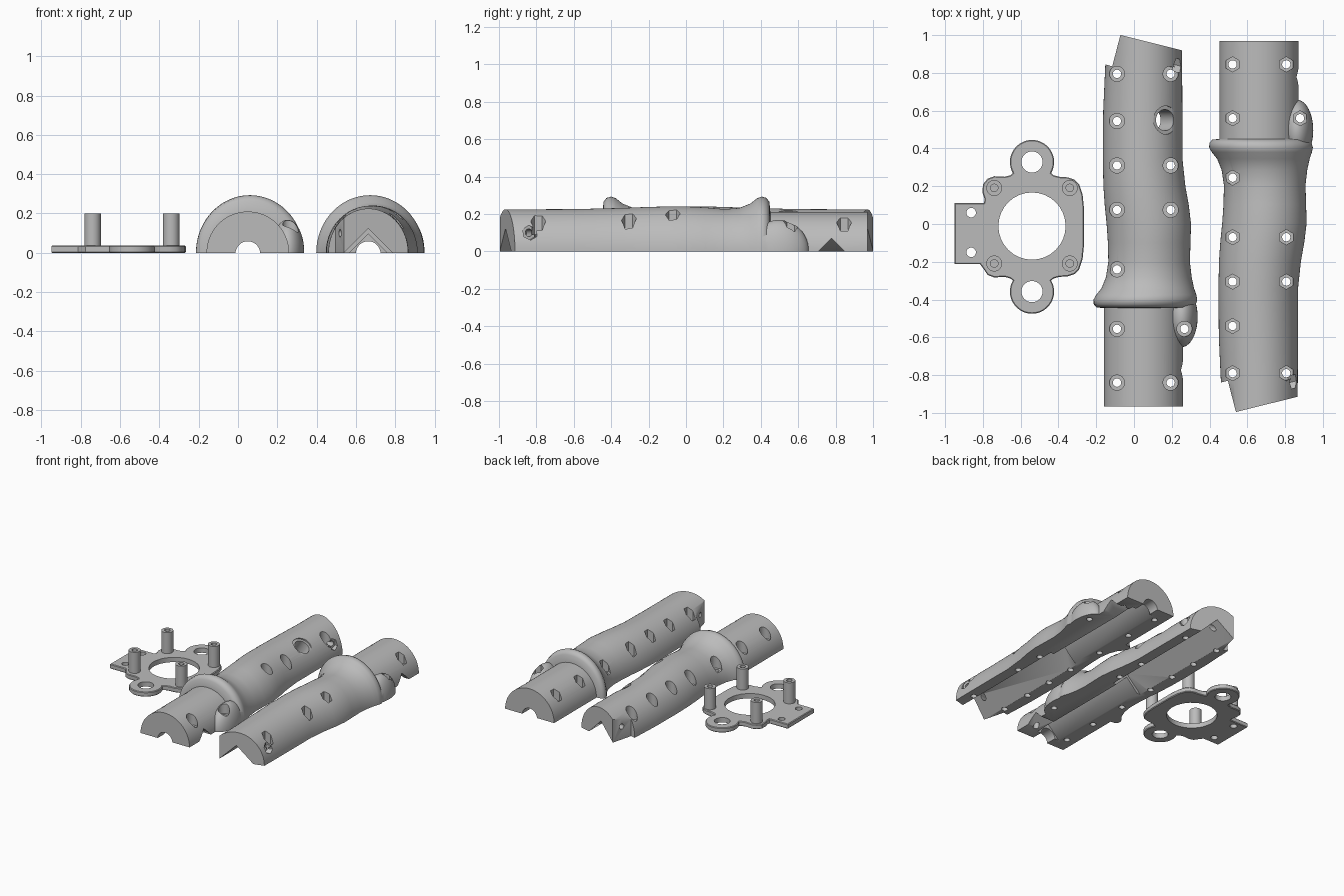
import bpy, bmesh
from math import pi, sin, cos, radians
from mathutils import Matrix, Vector

if "Cube" in bpy.data.objects:
    bpy.data.objects.remove(bpy.data.objects["Cube"])

grey = bpy.data.materials.new("plain_grey")
grey.use_nodes = True
grey.diffuse_color = (0.5, 0.5, 0.5, 1)
grey.node_tree.nodes["Principled BSDF"].inputs["Base Color"].default_value = (0.5, 0.5, 0.5, 1)


def make(name, bm):
    """Turn a bmesh into an object with outward normals."""
    bmesh.ops.recalc_face_normals(bm, faces=bm.faces)
    mesh = bpy.data.meshes.new(name)
    bm.to_mesh(mesh)
    bm.free()
    mesh.materials.append(grey)
    ob = bpy.data.objects.new(name, mesh)
    bpy.context.scene.collection.objects.link(ob)
    return ob


def rod(a, b, r, sides=32):
    """Prism or cylinder between two points."""
    a, b = Vector(a), Vector(b)
    bm = bmesh.new()
    turn = (b - a).to_track_quat('Z', 'Y').to_matrix().to_4x4()
    bmesh.ops.create_cone(bm, cap_ends=True, segments=sides, radius1=r, radius2=r,
                          depth=(b - a).length,
                          matrix=Matrix.Translation((a + b) / 2) @ turn)
    return make("cutter", bm)


def box(lo, hi, origin=(0, 0, 0), turn=0):
    """Box between two corners, turned about z at an origin."""
    lo, hi = Vector(lo), Vector(hi)
    bm = bmesh.new()
    bmesh.ops.create_cube(bm, size=1, matrix=Matrix.Translation(origin)
                          @ Matrix.Rotation(radians(turn), 4, 'Z')
                          @ Matrix.Translation((lo + hi) / 2)
                          @ Matrix.Diagonal((*(hi - lo), 1)))
    return make("cutter", bm)


def combine(ob, tools, operation='DIFFERENCE'):
    """Apply booleans one after another and discard the tools."""
    for tool in tools:
        tool.hide_render = True
        mod = ob.modifiers.new("bool", 'BOOLEAN')
        mod.object, mod.operation, mod.solver = tool, operation, 'EXACT'
    deps = bpy.context.evaluated_depsgraph_get()
    deps.update()
    mesh = bpy.data.meshes.new_from_object(ob.evaluated_get(deps))
    ob.modifiers.clear()
    ob.data = mesh
    for tool in tools:
        bpy.data.objects.remove(tool)


def finish(ob, angle=48):
    ob.data.shade_smooth()
    ob.data.set_sharp_from_angle(angle=radians(angle))


# Grip silhouette: y, left edge, right edge, height
SECTIONS = [
    (-.965, -.16, .26, .21), (-.446, -.16, .26, .21), (-.441, -.198, .308, .265),
    (-.425, -.213, .328, .286), (-.4, -.214, .335, .293), (-.375, -.2, .33, .284),
    (-.34, -.172, .318, .256), (-.28, -.148, .305, .232), (-.2, -.136, .296, .226),
    (-.1, -.138, .299, .235), (0, -.145, .302, .24), (.1, -.155, .29, .24),
    (.2, -.162, .272, .238), (.35, -.165, .256, .232), (.6, -.163, .256, .226),
    (.84, -.152, .255, .225), (1.05, -.15, .252, .225)]
LEFT_SCREWS = (.795, .545, .31, .075, -.24, -.555, -.84)
RIGHT_SCREWS = (.795, .31, .075, -.84)
LOW = -.0045  # channel axes sit just under the split plane


def grip_half(name, screw_sides):
    # Lofted half-round body, reaching slightly below the split plane
    bm = bmesh.new()
    rings = []
    for y, left, right, h in SECTIONS:
        mid, half = (left + right) / 2, (right - left) / 2
        pts = [(right, y, -.02)]
        pts += [(mid + half * cos(pi * i / 48), y, h * sin(pi * i / 48)) for i in range(49)]
        pts.append((left, y, -.02))
        rings.append([bm.verts.new(p) for p in pts])
    for a, b in zip(rings, rings[1:]):
        for i in range(len(a)):
            j = (i + 1) % len(a)
            bm.faces.new((a[i], a[j], b[j], b[i]))
    bm.faces.new(rings[0])
    bm.faces.new(rings[-1])
    body = make(name, bm)

    # Side boss behind the flange
    bm = bmesh.new()
    bmesh.ops.create_uvsphere(bm, u_segments=40, v_segments=24, radius=1,
                              matrix=Matrix.Translation((.252, -.492, .001))
                              @ Matrix.Diagonal((.085, .16, .167, 1)))
    combine(body, [make("boss", bm)], 'UNION')

    # Slanted end and notched corner
    cuts = [box((-.5, 0, -1), (.8, .5, 1), (-.07, 1, 0), -14),
            box((-.4, 0, -1), (0, .5, 1), (-.115, .835, 0), -14.5)]
    # Roofed wiring channels, round outlet and side outlet
    cuts += [rod((.05, -.02, LOW), (.05, 1.2, LOW), .128, 4),
             rod((.05, -.88, LOW), (.05, .01, LOW), .1, 4),
             rod((.05, -1.1, LOW), (.05, -.8, LOW), .063),
             rod((.06, -.774, LOW), (.45, -.774, LOW), .075, 4)]
    # Screw holes with recessed seats
    spots = [(-.09, y) for y in LEFT_SCREWS] + [(.194, y) for y in RIGHT_SCREWS]
    spots.append((.267, -.555))
    for x, y in spots:
        cuts.append(rod((x, y, -.1), (x, y, .4), .022, 20))
        cuts.append(rod((x, y, .09), (x, y, .4), .04, screw_sides))
    # Cross bolt near the slanted end
    centre, way = Vector((.05, .885, .1)), Vector((.97, -.242, 0))
    cuts.append(rod(centre - way * .4, centre + way * .4, .02, 20))
    cuts.append(rod(centre + way * .165, centre + way * .4, .04, 6))
    # Split plane
    cuts.append(box((-1, -2, -1), (1, 2, 0)))
    combine(body, cuts)
    return body


# Round-seat half with an angled button hole
button_half = grip_half("grip_half_button_side", 32)
base, aim = Vector((.055, .55, 0)), Vector((.53, 0, .848))
combine(button_half, [rod(base + aim * .06, base + aim * .4, .056),
                      rod(base + aim * .205, base + aim * .4, .075)])
finish(button_half)

# Opposite half is mirrored end to end, with hexagonal nut seats
nut_half = grip_half("grip_half_nut_side", 6)
nut_half.data.transform(Matrix.Translation((.612, .005, 0)) @ Matrix.Diagonal((1, -1, 1, 1)))
nut_half.data.flip_normals()
finish(nut_half)

# Mounting plate outline, around its own centre
CX, CY = -.54, -.015
lobe = [(.117 * cos(radians(t)), .343 + .117 * sin(radians(t))) for t in range(90, -31, -8)]
shoulder = [(.115, .273), (.145, .265), (.19, .262), (.225, .25), (.25, .225), (.268, .17), (.275, .1)]
left_shoulder = [(.115, .273), (.145, .265), (.2, .268), (.235, .255), (.26, .225),
                 (.262, .18), (.25, .145), (.255, .125)]
right = lobe + shoulder
right += [(x, -y) for x, y in reversed(right)]
upper_left = lobe + left_shoulder
lower_left = lobe + left_shoulder[:4] + [(.255, .225), (.275, .198)]
tab = [(-.41, -.198), (-.41, .125)]
outline = right + [(-x, -y) for x, y in lower_left[1:]] + tab
outline += [(-x, y) for x, y in reversed(upper_left[1:])]
bm = bmesh.new()
face = bm.faces.new([bm.verts.new((CX + x, CY + y, 0)) for x, y in outline])
top = bmesh.ops.extrude_face_region(bm, geom=[face])["geom"]
bmesh.ops.translate(bm, vec=(0, 0, .037), verts=[v for v in top if isinstance(v, bmesh.types.BMVert)])
rim = [e for e in bm.edges if abs(e.verts[0].co.z - e.verts[1].co.z) < 1e-5]
bmesh.ops.bevel(bm, geom=rim, offset=.005, segments=1, affect='EDGES')
plate = make("mounting_plate", bm)


def drill(x, y, r):
    return rod((x, y, -.1), (x, y, .4), r)


# Plate openings: centre, lobes and tab
combine(plate, [drill(CX, CY + .004, .178)] + [drill(CX, CY + s * .343, .056) for s in (1, -1)]
        + [drill(-.862, y, .025) for y in (.06, -.15)])
finish(plate, 30)

# Four hollow standoffs
for sx in (-1, 1):
    for sy in (-1, 1):
        x, y = CX + sx * .2, CY + .006 + sy * .2
        post = rod((x, y, .03), (x, y, .2), .042)
        combine(post, [rod((x, y, .06), (x, y, .4), .02)])
        post.name = "standoff_" + ("right" if sx < 0 else "left") + ("_front" if sy < 0 else "_back")
        finish(post)
